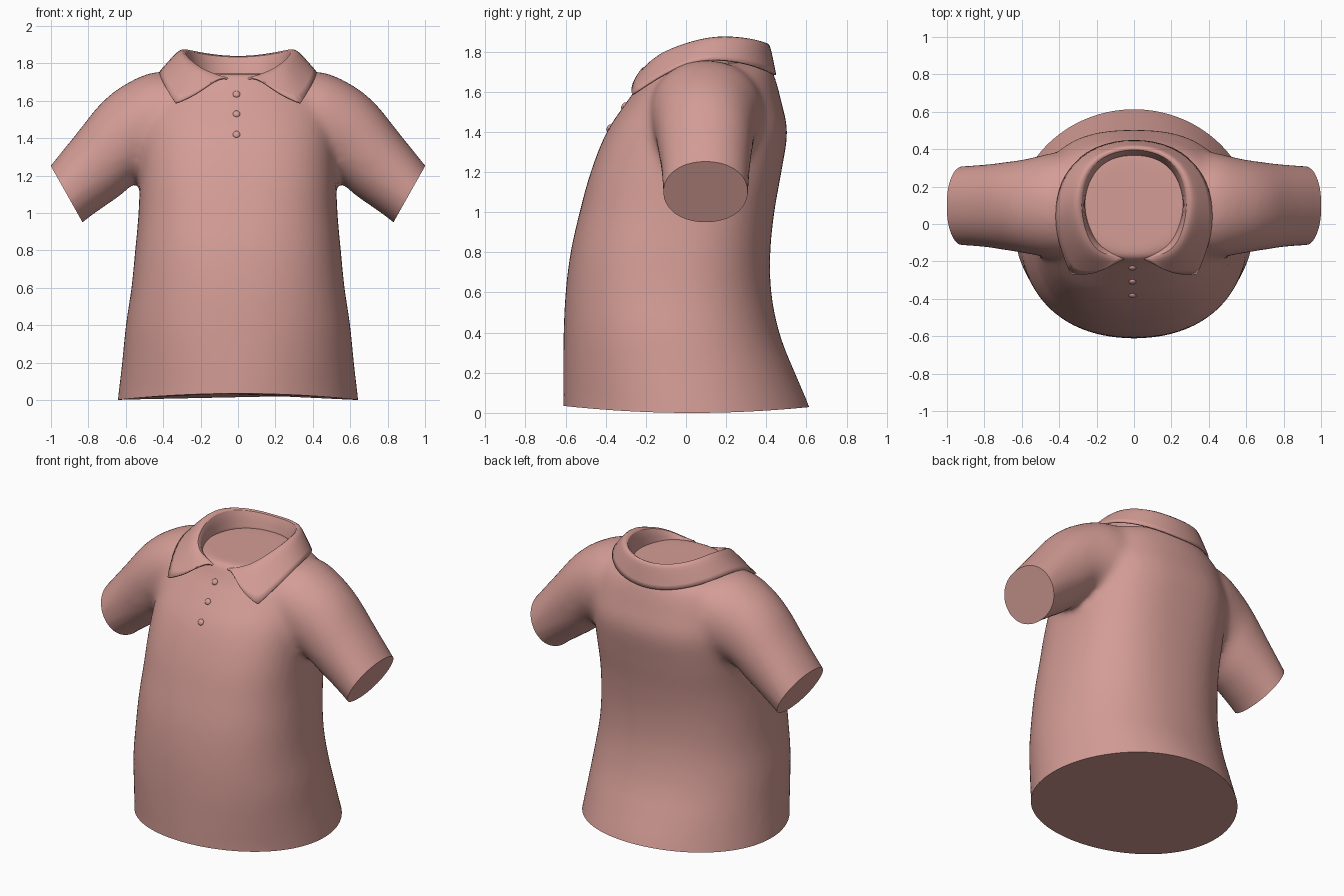
import bpy, bmesh, math
from mathutils import Vector

if "Cube" in bpy.data.objects:
    bpy.data.objects.remove(bpy.data.objects["Cube"])

fabric = bpy.data.materials.new("dusty_pink_fabric")
fabric.diffuse_color = (0.66, 0.335, 0.303, 1)
fabric.use_nodes = True
fabric.node_tree.nodes["Principled BSDF"].inputs["Base Color"].default_value = fabric.diffuse_color


def make_object(name, bm):
    mesh = bpy.data.meshes.new(name)
    bm.to_mesh(mesh)
    bm.free()
    obj = bpy.data.objects.new(name, mesh)
    bpy.context.collection.objects.link(obj)
    mesh.materials.append(fabric)
    return obj


def smooth(obj, angle):
    bpy.ops.object.select_all(action='DESELECT')
    obj.select_set(True)
    bpy.context.view_layer.objects.active = obj
    bpy.ops.object.shade_smooth_by_angle(angle=math.radians(angle))


def refine(rows, steps=4):
    """Add curved in-between rows to a table of sections."""
    out = []
    for i in range(len(rows) - 1):
        p0, p1, p2, p3 = rows[max(i - 1, 0)], rows[i], rows[i + 1], rows[min(i + 2, len(rows) - 1)]
        for k in range(steps):
            t = k / steps
            out.append([b + 0.5 * t * (c - a + t * (2 * a - 5 * b + 4 * c - d + t * (3 * (b - c) + d - a)))
                        for a, b, c, d in zip(p0, p1, p2, p3)])
    return out + [list(rows[-1])]


def bulge(v, e):
    return math.copysign(abs(v) ** (2 / e), v)


def loft(bm, rings, n=64):
    """Closed tube through (centre, half axis, half axis, squareness)."""
    loops = []
    for c, a, b, e in rings:
        angles = [2 * math.pi * i / n for i in range(n)]
        loops.append([bm.verts.new(c + a * bulge(math.cos(t), e) + b * bulge(math.sin(t), e)) for t in angles])
    faces = [bm.faces.new(loops[0]), bm.faces.new(loops[-1])]
    for lo, hi in zip(loops, loops[1:]):
        for i in range(n):
            j = (i + 1) % n
            faces.append(bm.faces.new((lo[i], lo[j], hi[j], hi[i])))
    bmesh.ops.recalc_face_normals(bm, faces=faces)


# Torso: z, half width, front y, back y, squareness (runs below the hem, trimmed later)
torso = [(-0.12, 0.655, -0.61, 0.65, 2), (0.03, 0.64, -0.612, 0.605, 2), (0.2, 0.62, -0.612, 0.54, 2.1),
         (0.4, 0.60, -0.61, 0.465, 2.2), (0.6, 0.57, -0.60, 0.425, 2.3), (0.8, 0.55, -0.575, 0.42, 2.4),
         (1.0, 0.532, -0.53, 0.44, 2.5), (1.2, 0.525, -0.475, 0.475, 2.6), (1.4, 0.525, -0.395, 0.505, 2.5),
         (1.55, 0.515, -0.295, 0.475, 2.3), (1.65, 0.49, -0.225, 0.45, 2.1), (1.715, 0.42, -0.195, 0.425, 2),
         (1.745, 0.30, -0.185, 0.39, 2)]
# Sleeve: top x, z, bottom x, z, front y, back y (runs past the cuff)
sleeve = [(0.25, 1.745, 0.25, 1.25, -0.18, 0.39), (0.44, 1.755, 0.42, 1.22, -0.18, 0.38),
          (0.6, 1.69, 0.53, 1.18, -0.16, 0.35), (0.73, 1.59, 0.62, 1.10, -0.142, 0.333),
          (0.86, 1.43, 0.72, 1.03, -0.125, 0.32), (1.005, 1.25, 0.83, 0.95, -0.115, 0.31),
          (1.10, 1.135, 0.92, 0.86, -0.11, 0.30)]

bm = bmesh.new()
loft(bm, [(Vector((0, (f + b) / 2, z)), Vector((w, 0, 0)), Vector((0, (b - f) / 2, 0)), e)
          for z, w, f, b, e in refine(torso)])
for s in (-1, 1):
    rings = []
    for tx, tz, bx, bz, f, b in refine(sleeve):
        top, bot = Vector((s * tx, 0, tz)), Vector((s * bx, 0, bz))
        rings.append(((top + bot) / 2 + Vector((0, (f + b) / 2, 0)), (top - bot) / 2,
                      Vector((0, (b - f) / 2, 0)), 2.1))
    loft(bm, rings)
body = make_object("shirt_body", bm)

# Fuse torso and sleeves into one soft skin
rem = body.modifiers.new("fuse", 'REMESH')
rem.mode, rem.voxel_size = 'VOXEL', 0.022
sm = body.modifiers.new("soften", 'SMOOTH')
sm.factor, sm.iterations = 0.5, 16
bm = bmesh.new()
bm.from_object(body, bpy.context.evaluated_depsgraph_get())
body.modifiers.clear()


def trim(bm, faces, co, no):
    """Cut the given faces along a plane and close the opening flat."""
    geom = set(faces)
    for f in faces:
        geom.update(f.edges)
        geom.update(f.verts)
    cut = bmesh.ops.bisect_plane(bm, geom=list(geom), dist=1e-5, plane_co=co, plane_no=no,
                                 clear_outer=True)['geom_cut']
    bmesh.ops.holes_fill(bm, edges=[e for e in cut if isinstance(e, bmesh.types.BMEdge)], sides=0)


# Cut hem and cuffs
trim(bm, list(bm.faces), (0, 0, 0), (0, 0, -1))
for s in (-1, 1):
    cuff = [f for f in bm.faces if s * f.calc_center_median().x > 0.65 and f.calc_center_median().z > 0.7]
    trim(bm, cuff, (s * 1.0, 0, 1.25), (s * 0.87, 0, -0.49))
# Hem rises slightly at front and back
for v in bm.verts:
    if v.co.z < 0.3:
        v.co.z += 0.085 * (v.co.y - 0.03) ** 2 * (1 - v.co.z / 0.3)
bmesh.ops.recalc_face_normals(bm, faces=list(bm.faces))
bm.to_mesh(body.data)
bm.free()
body.data.materials.clear()
body.data.materials.append(fabric)
for p in body.data.polygons:
    p.material_index = 0
smooth(body, 40)

# Collar: stations from front opening to back centre: neck, crest, lower edge
collar_rows = [
    ((0.03, -0.175, 1.69), (0.05, -0.185, 1.72), (0.13, -0.225, 1.705)),
    ((0.16, -0.135, 1.71), (0.18, -0.155, 1.775), (0.22, -0.268, 1.635)),
    ((0.22, -0.07, 1.71), (0.24, -0.08, 1.84), (0.335, -0.268, 1.585)),
    ((0.265, 0.04, 1.71), (0.275, 0.04, 1.88), (0.405, -0.10, 1.70)),
    ((0.27, 0.15, 1.71), (0.28, 0.17, 1.905), (0.425, 0.08, 1.77)),
    ((0.22, 0.28, 1.71), (0.24, 0.31, 1.895), (0.375, 0.28, 1.75)),
    ((0.12, 0.355, 1.71), (0.13, 0.39, 1.875), (0.21, 0.42, 1.70)),
    ((0, 0.37, 1.71), (0, 0.41, 1.865), (0, 0.455, 1.675))]
bm = bmesh.new()
crease = bm.verts.layers.float.new("crease_vert")
grid = []
stations = collar_rows + [[(-x, y, z) for x, y, z in r] for r in collar_rows[-2::-1]]
for r in stations:
    neck, crest, low = (Vector(p) for p in r)
    mid = crest.lerp(low, 0.45) + Vector((0, 0, 0.01))
    grid.append([bm.verts.new(p) for p in (neck, crest, mid, low)])
for a, b in zip(grid, grid[1:]):
    for i in range(3):
        bm.faces.new((a[i], b[i], b[i + 1], a[i + 1]))
bmesh.ops.recalc_face_normals(bm, faces=list(bm.faces))
for k in (2, -3):
    grid[k][3][crease] = 0.8  # pointed collar tips
collar = make_object("collar", bm)
sub = collar.modifiers.new("round", 'SUBSURF')
sub.levels = sub.render_levels = 2
sol = collar.modifiers.new("thickness", 'SOLIDIFY')
sol.thickness, sol.offset = 0.012, 0
smooth(collar, 50)

# Buttons down the chest, seated on the surface
bpy.context.view_layer.update()
for i, z in enumerate((1.635, 1.53, 1.42)):
    hit, loc, normal, _ = body.ray_cast(Vector((-0.008, -2, z)), Vector((0, 1, 0)))
    bm = bmesh.new()
    bmesh.ops.create_uvsphere(bm, u_segments=16, v_segments=8, radius=0.02)
    bmesh.ops.scale(bm, vec=(1, 1, 0.55), verts=bm.verts)
    button = make_object("button_%d" % (i + 1), bm)
    button.location = loc
    button.rotation_euler = normal.to_track_quat('Z', 'Y').to_euler()
    smooth(button, 60)
